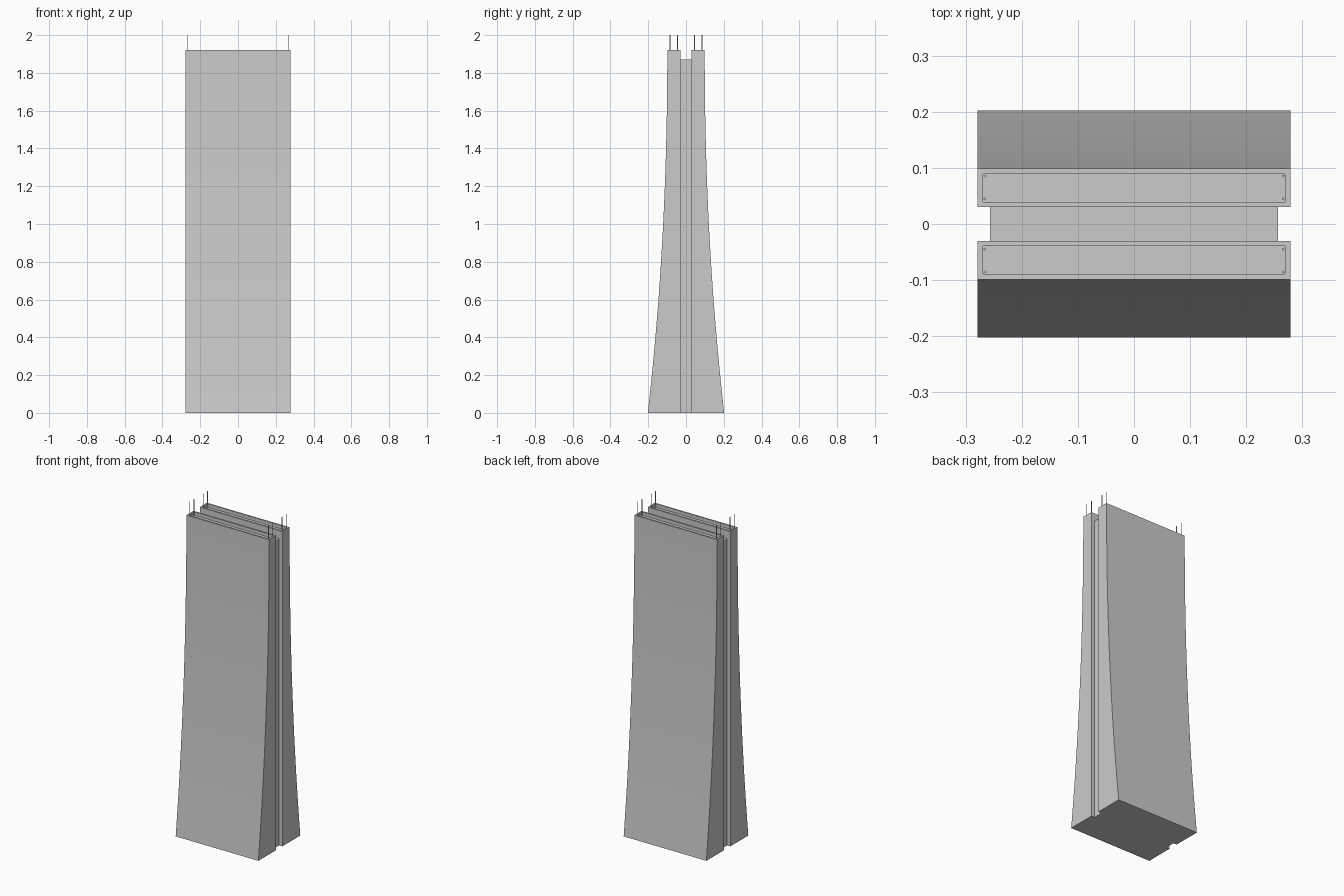
import bpy, bmesh

if "Cube" in bpy.data.objects:
    bpy.data.objects.remove(bpy.data.objects["Cube"])

HALF_W = 0.279     # half width of the slabs
INNER = 0.03       # inner face of each slab
TOP = 1.92         # parapet height
ROOF = 1.90        # sunken roof height
RIM = 0.0095       # parapet thickness


def finish(bm, name):
    bmesh.ops.recalc_face_normals(bm, faces=bm.faces)
    mesh = bpy.data.meshes.new(name)
    bm.to_mesh(mesh)
    bm.free()
    obj = bpy.data.objects.new(name, mesh)
    bpy.context.collection.objects.link(obj)
    return obj


def box(name, x0, x1, y0, y1, z0, z1):
    bm = bmesh.new()
    bmesh.ops.create_cube(bm, size=1)
    for v in bm.verts:
        v.co.x = x1 if v.co.x > 0 else x0
        v.co.y = y1 if v.co.y > 0 else y0
        v.co.z = z1 if v.co.z > 0 else z0
    return finish(bm, name)


def outer(z):
    # flared outer face, vertical near the top
    return 0.099 + 0.103 * (1 - z / TOP) ** 2.1


def slab(name, side):
    # curved profile extruded across the width
    n = 24
    pts = [(INNER, 0)] + [(outer(TOP * i / n), TOP * i / n) for i in range(n + 1)]
    pts.append((INNER, TOP))
    bm = bmesh.new()
    face = bm.faces.new([bm.verts.new((-HALF_W, side * y, z)) for y, z in pts])
    ext = bmesh.ops.extrude_face_region(bm, geom=[face])
    for v in ext["geom"]:
        if isinstance(v, bmesh.types.BMVert):
            v.co.x = HALF_W
    bmesh.ops.recalc_face_normals(bm, faces=bm.faces)
    # sunken roof inside a parapet
    bm.normal_update()
    top = max(bm.faces, key=lambda f: f.calc_center_median().z * (f.normal.z > 0.9))
    bmesh.ops.inset_region(bm, faces=[top], thickness=RIM, use_even_offset=True)
    rim_edges = bmesh.ops.extrude_face_region(bm, geom=[top])
    for v in rim_edges["geom"]:
        if isinstance(v, bmesh.types.BMVert):
            v.co.z = ROOF
    if top.is_valid:
        bmesh.ops.delete(bm, geom=[top], context="FACES_ONLY")
    obj = finish(bm, name)
    bpy.context.view_layer.objects.active = obj
    obj.select_set(True)
    bpy.ops.object.shade_smooth_by_angle(angle=0.5)
    obj.select_set(False)


slab("front_slab", -1)
slab("back_slab", 1)

# recessed core joining the two slabs
box("core", -0.257, 0.257, -INNER, INNER, 0, 1.87)

# rooftop masts in the corners
for sx in (-1, 1):
    for sy in (-1, 1):
        for y in (0.045, 0.0855):
            bm = bmesh.new()
            bmesh.ops.create_cone(bm, cap_ends=True, segments=8,
                                  radius1=0.0022, radius2=0.0022, depth=2.0 - ROOF)
            bmesh.ops.translate(bm, verts=bm.verts,
                                vec=(sx * 0.266, sy * y, (2.0 + ROOF) / 2))
            finish(bm, "roof_mast")
